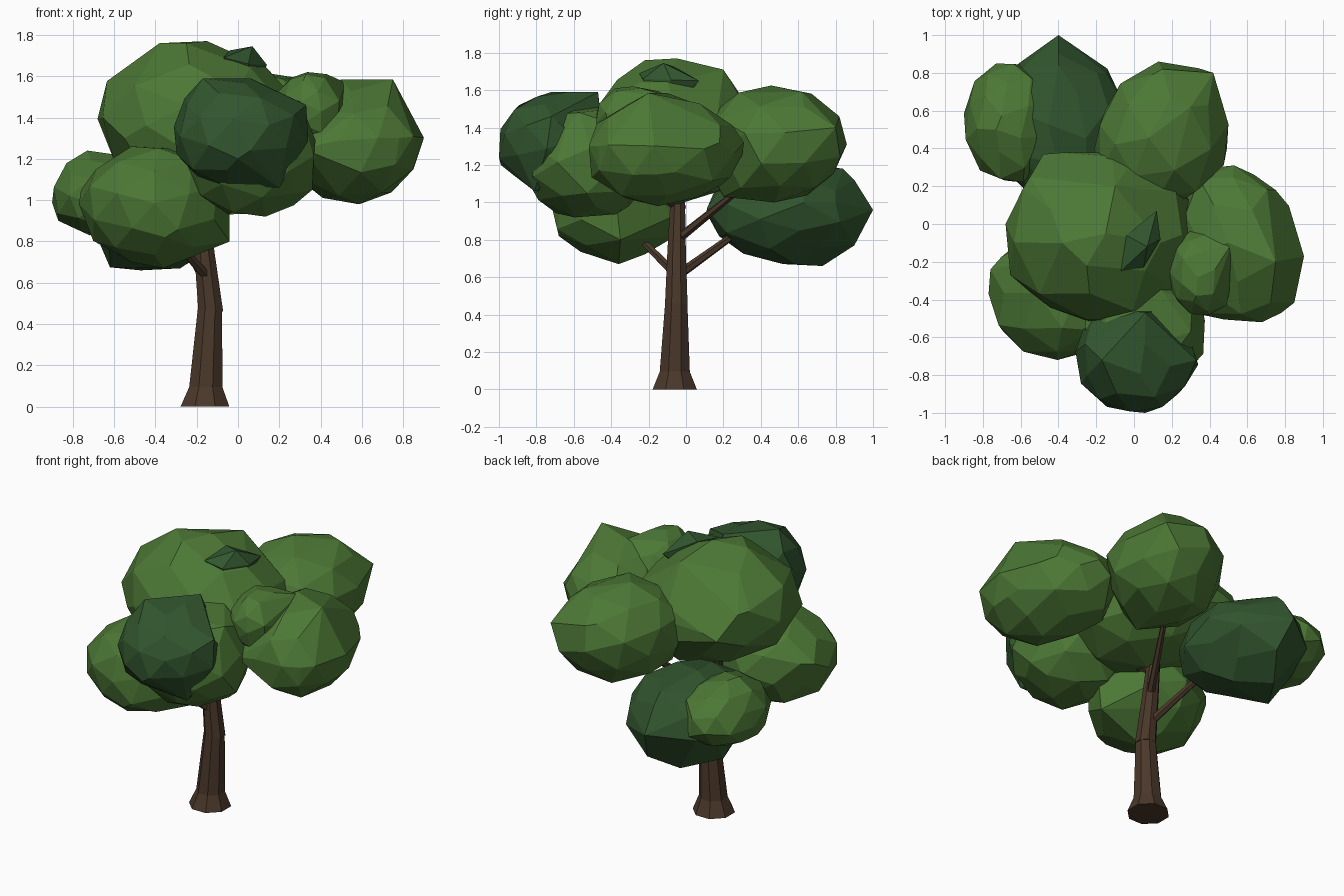
import bpy, bmesh, math, random
from mathutils import Vector, Euler

random.seed(4)


def material(name, color):
    m = bpy.data.materials.new(name)
    m.diffuse_color = (*color, 1)
    return m


LEAF = material("leaf green", (0.073, 0.187, 0.036))
DARK = material("dark leaf green", (0.032, 0.094, 0.028))
BARK = material("bark brown", (0.068, 0.039, 0.023))


def finish(bm, name, mat):
    bmesh.ops.recalc_face_normals(bm, faces=bm.faces)
    me = bpy.data.meshes.new(name)
    bm.to_mesh(me)
    bm.free()
    me.materials.append(mat)
    ob = bpy.data.objects.new(name, me)
    bpy.context.collection.objects.link(ob)
    return ob


def leaf_clump(name, xr, yr, zr, corners=(), mat=LEAF, tilt=0.0, skew=0.0):
    """Faceted ball fitted to x, y, z ranges, bulged out to a few corners.
    tilt leans z along x, skew leans y along x."""
    ball = bmesh.new()
    bmesh.ops.create_icosphere(ball, subdivisions=2, radius=1)
    turn = Euler([random.uniform(0, 6.28) for _ in range(3)]).to_matrix()
    pts = []
    for v in ball.verts:
        p = turn @ v.co * random.uniform(0.95, 1.04)
        p.z += tilt * p.x
        p.y += skew * p.x
        pts.append(p)
    ball.free()
    for i, (lo, hi) in enumerate((xr, yr, zr)):
        a, b = min(p[i] for p in pts), max(p[i] for p in pts)
        for p in pts:
            p[i] = lo + (p[i] - a) / (b - a) * (hi - lo)
    bm = bmesh.new()
    for p in pts + [Vector(c) for c in corners]:
        bm.verts.new(p)
    bmesh.ops.convex_hull(bm, input=bm.verts)
    bmesh.ops.delete(bm, geom=[v for v in bm.verts if not v.link_faces],
                     context='VERTS')
    # merge nearly level facets into larger planes
    bmesh.ops.dissolve_limit(bm, angle_limit=math.radians(12),
                             verts=bm.verts, edges=bm.edges)
    return finish(bm, name, mat)


def limb(name, rings, sides, level=False):
    """Tapered limb through (x, y, z, radius) rings."""
    bm = bmesh.new()
    pts = [Vector(r[:3]) for r in rings]
    rot = (pts[-1] - pts[0]).to_track_quat('Z', 'Y')
    loops = []
    for p, r in zip(pts, rings):
        loop = []
        for k in range(sides):
            a = math.tau * (k + 0.5) / sides
            d = Vector((math.cos(a), math.sin(a), 0)) * r[3]
            loop.append(bm.verts.new(p + (d if level else rot @ d)))
        loops.append(loop)
    for lo, hi in zip(loops, loops[1:]):
        for k in range(sides):
            n = (k + 1) % sides
            bm.faces.new((lo[k], lo[n], hi[n], hi[k]))
    bm.faces.new(loops[0][::-1])
    bm.faces.new(loops[-1])
    return finish(bm, name, BARK)


# Trunk: flared foot and lower part, then a leaning upper part
limb("lower_trunk", [(-0.16, -0.06, 0, 0.128), (-0.156, -0.06, 0.095, 0.087),
                     (-0.136, -0.052, 0.468, 0.064)], 8, True)
limb("upper_trunk", [(-0.132, -0.052, 0.462, 0.065), (-0.163, -0.05, 0.75, 0.053),
                     (-0.195, -0.042, 1.12, 0.038)], 8, True)

# Branches reaching into the clumps
limb("branch_back_left", [(-0.16, -0.03, 0.62, 0.026), (-0.32, 0.36, 0.9, 0.016)], 6)
limb("branch_back", [(-0.17, -0.06, 0.79, 0.026), (0.02, 0.3, 1.08, 0.017)], 6)
limb("branch_front_left", [(-0.15, -0.07, 0.63, 0.026), (-0.32, -0.26, 0.82, 0.018)], 6)
limb("branch_front", [(-0.18, -0.05, 0.98, 0.024), (0.04, -0.4, 1.2, 0.016)], 6)

# Leaf clumps
leaf_clump("crown_main", (-0.68, 0.33), (-0.52, 0.38), (0.99, 1.71),
           [(-0.38, -0.1, 1.76), (-0.15, -0.05, 1.77), (-0.25, -0.22, 1.76),
            (-0.55, 0.25, 1.5), (0.25, -0.35, 1.42), (-0.655, -0.27, 1.4),
            (-0.48, 0.37, 1.35), (0.03, 0.38, 1.4), (0.22, 0.17, 1.48),
            (-0.55, -0.36, 1.3), (0.14, -0.1, 1.64), (-0.1, 0.2, 1.71)], tilt=-0.15)
leaf_clump("crown_tip", (0.0, 0.1), (-0.19, 0.0), (1.5, 1.69),
           [(-0.07, -0.25, 1.69), (-0.04, -0.06, 1.725), (0.12, 0.07, 1.65),
            (0.14, -0.08, 1.655), (0.07, -0.12, 1.745), (0.05, -0.23, 1.66)], DARK)
leaf_clump("clump_front_dark", (-0.31, 0.34), (-1.0, -0.42), (1.06, 1.59),
           [(-0.17, -0.72, 1.59), (0.33, -0.72, 1.46), (0.06, -0.47, 1.59),
            (0.0, -0.99, 1.2), (-0.1, -0.93, 1.45), (0.2, -0.81, 1.06)], DARK)
leaf_clump("clump_front_lower", (-0.26, 0.375), (-0.89, -0.18), (0.92, 1.52),
           [(0.36, -0.53, 1.05), (0.3, -0.57, 1.48), (0.33, -0.72, 1.25)])
leaf_clump("clump_right", (0.24, 0.90), (-0.52, 0.30), (0.98, 1.58),
           [(0.75, -0.2, 1.585), (0.5, -0.1, 1.585), (0.78, -0.47, 1.3),
            (0.85, -0.15, 1.15), (0.53, 0.31, 1.32), (0.75, 0.18, 1.32),
            (0.31, -0.47, 1.25)], skew=-0.2)
leaf_clump("clump_right_small", (0.18, 0.52), (-0.48, -0.04), (1.25, 1.62),
           [(0.52, -0.1, 1.57), (0.49, -0.43, 1.48), (0.33, -0.38, 1.61)])
leaf_clump("clump_back", (-0.21, 0.50), (0.07, 0.86), (1.0, 1.625),
           [(0.42, 0.80, 1.40), (0.15, 0.82, 1.46), (0.3, 0.62, 1.59),
            (0.15, 0.2, 1.03), (-0.06, 0.73, 1.32)], skew=0.12)
leaf_clump("clump_back_left_dark", (-0.73, -0.05), (0.11, 0.95), (0.67, 1.22),
           [(-0.4, 1.0, 0.96), (-0.62, 0.5, 0.675), (-0.28, 0.58, 0.67),
            (-0.15, 0.80, 1.0), (-0.4, 0.84, 1.18), (-0.47, 0.73, 0.66),
            (-0.35, 0.9, 0.77), (-0.4, 0.9, 1.12)], DARK)
leaf_clump("clump_back_left_small", (-0.90, -0.42), (0.22, 0.85), (0.83, 1.235),
           [(-0.73, 0.5, 1.24), (-0.7, 0.82, 1.05), (-0.87, 0.5, 0.9)])
leaf_clump("clump_front_left", (-0.77, -0.04), (-0.72, 0.0), (0.70, 1.26),
           [(-0.04, -0.35, 0.8), (-0.36, -0.36, 0.67), (-0.35, -0.68, 0.82),
            (-0.76, -0.24, 1.05), (-0.73, -0.46, 1.05), (-0.38, -0.55, 1.25)])
